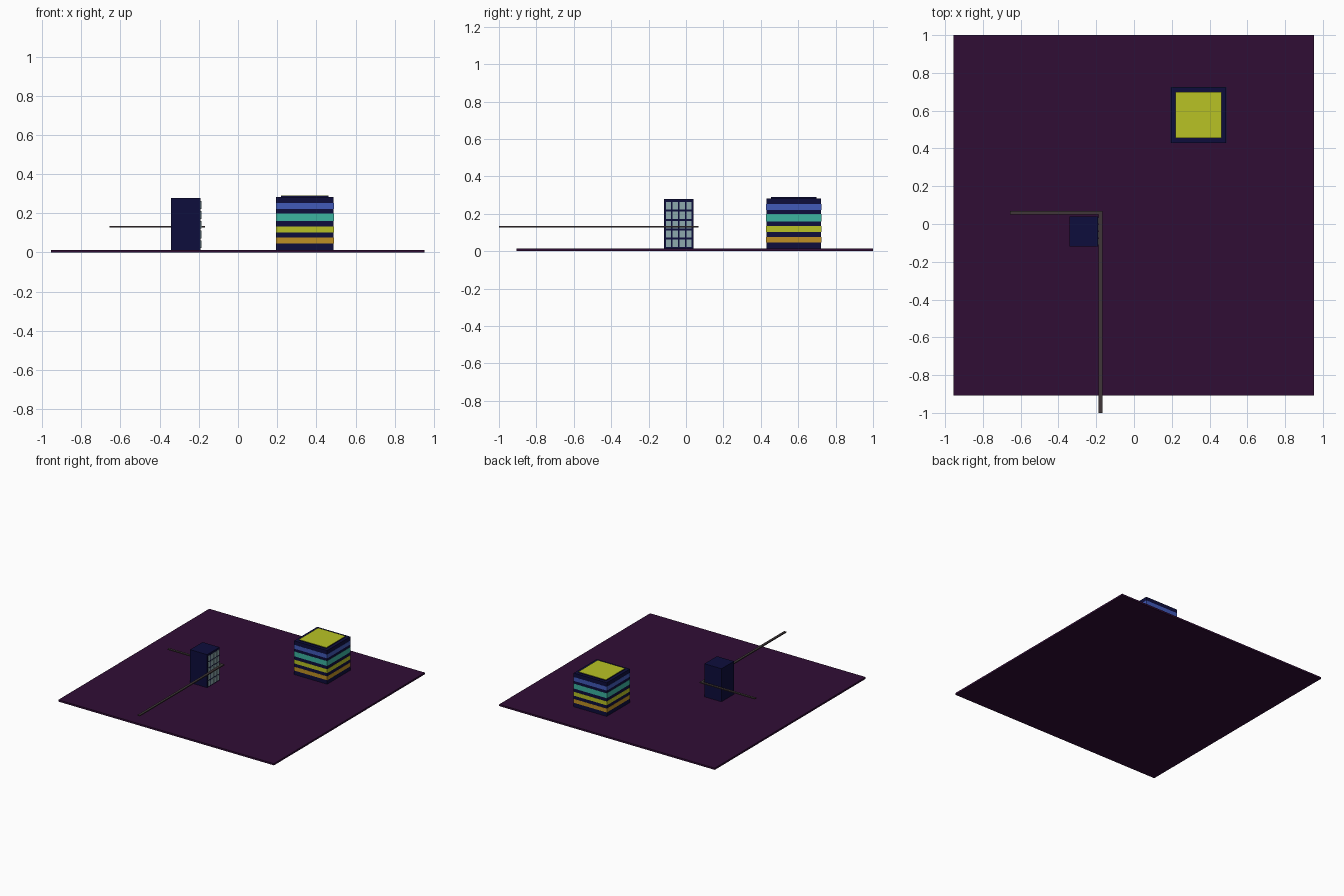
import bpy
import bmesh
from mathutils import Vector

cube = bpy.data.objects.get("Cube")
if cube:
    bpy.data.objects.remove(cube, do_unlink=True)


def material(name, rgb):
    m = bpy.data.materials.new(name)
    m.use_nodes = True
    m.diffuse_color = (*rgb, 1)
    m.node_tree.nodes["Principled BSDF"].inputs["Base Color"].default_value = (*rgb, 1)
    return m


plum = material("dark plum", (0.030, 0.004, 0.036))
navy = material("navy", (0.004, 0.004, 0.045))
blue = material("blue", (0.053, 0.102, 0.485))
teal = material("teal", (0.045, 0.456, 0.352))
lime = material("yellow green", (0.48, 0.54, 0.018))
orange = material("orange", (0.52, 0.28, 0.017))
glass = material("pale glass", (0.27, 0.40, 0.42))
brown = material("grey brown", (0.050, 0.037, 0.040))


def add_box(bm, lo, hi):
    lo, hi = Vector(lo), Vector(hi)
    verts = bmesh.ops.create_cube(bm, size=1)["verts"]
    for v in verts:
        v.co = (lo + hi) / 2 + v.co * (hi - lo)


def boxes(name, mat, spans):
    """One object made of one or more axis-aligned boxes."""
    bm = bmesh.new()
    for lo, hi in spans:
        add_box(bm, lo, hi)
    mesh = bpy.data.meshes.new(name)
    bm.to_mesh(mesh)
    bm.free()
    mesh.materials.append(mat)
    obj = bpy.data.objects.new(name, mesh)
    bpy.context.collection.objects.link(obj)
    return obj


# Ground slab
boxes("ground", plum, [((-0.955, -0.907, 0), (0.953, 1.0, 0.014))])

# Striped building: core, coloured bands wrapping all sides, roof panel
X0, X1, Y0, Y1 = 0.195, 0.488, 0.43, 0.723
boxes("striped_tower", navy, [((X0, Y0, 0.014), (X1, Y1, 0.283))])
bands = [("orange", orange, 0.046, 0.077), ("yellow", lime, 0.103, 0.134),
         ("teal", teal, 0.160, 0.199), ("blue", blue, 0.221, 0.252)]
E = 0.001
for label, mat, z0, z1 in bands:
    boxes(label + "_band", mat, [((X0 - E, Y0 - E, z0), (X1 + E, Y1 + E, z1))])
R = 0.025
boxes("roof_base", navy, [((X0 + R, Y0 + R, 0.28), (X1 - R, Y1 - R, 0.289))])
boxes("roof_panel", lime, [((X0 + R, Y0 + R, 0.289), (X1 - R, Y1 - R, 0.291))])

# Small building with a grid of windows on its left side
boxes("window_tower", navy, [((-0.342, -0.118, 0.014), (-0.191, 0.04, 0.278))])
windows = []
for row in range(5):
    for col in range(4):
        y = -0.108 + col * 0.0365
        z = 0.022 + row * 0.050
        windows.append(((-0.192, y, z), (-0.187, y + 0.029, z + 0.040)))
boxes("windows", glass, windows)

# Thin rails meeting at a corner beside the small building
boxes("long_rail", brown, [((-0.187, -1.0, 0.128), (-0.168, 0.068, 0.136))])
boxes("short_rail", brown, [((-0.657, 0.05, 0.128), (-0.187, 0.068, 0.136))])
